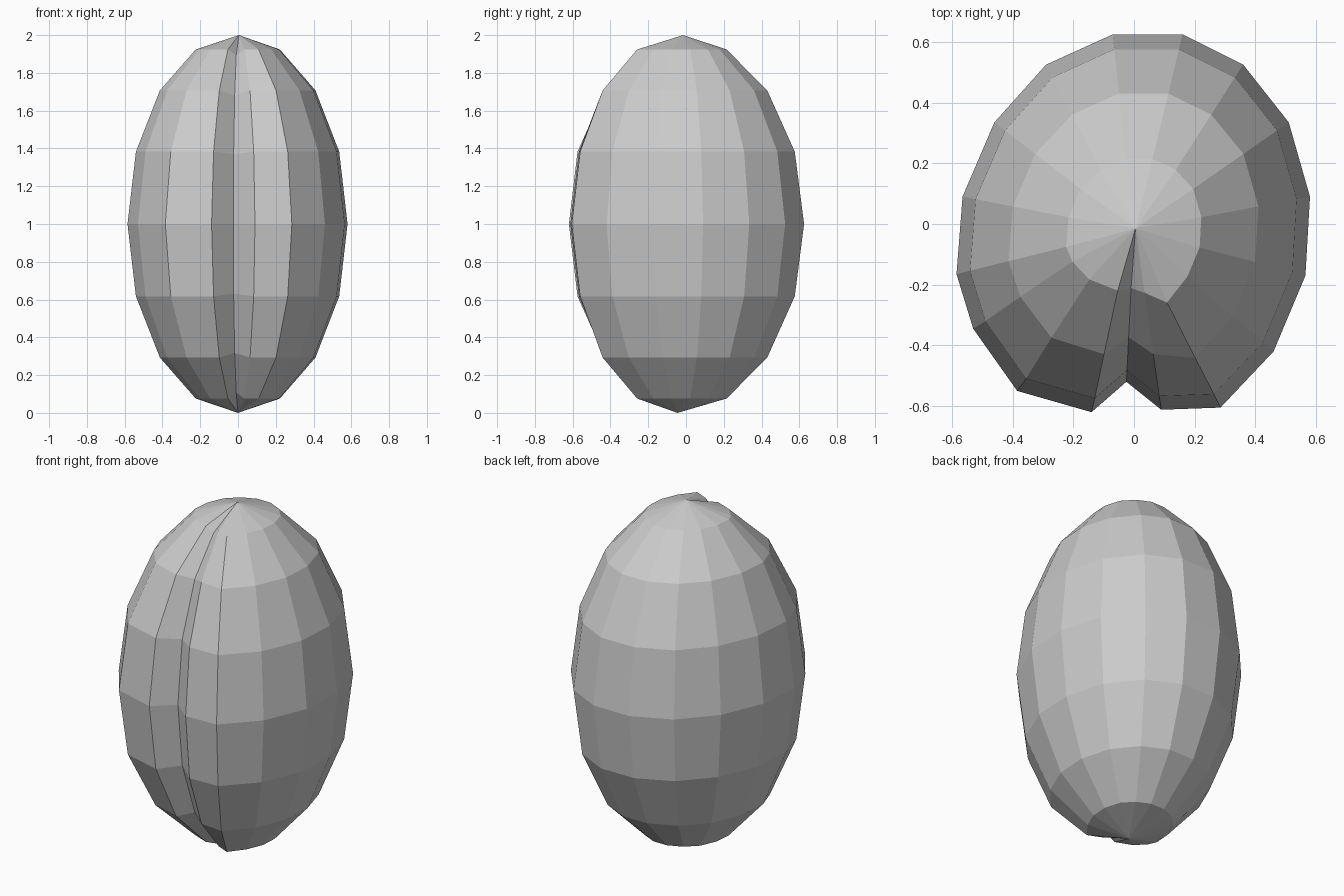
import bpy, bmesh, math

if "Cube" in bpy.data.objects:
    bpy.data.objects.remove(bpy.data.objects["Cube"])

# Equator outline, counter-clockwise: x, y, and a small y shift near the poles
OUTLINE = [
    (-0.025, -0.52, 0.0),      # groove floor
    (0.09, -0.612, 0.02), (0.285, -0.605, -0.015),   # right lip
    (0.46, -0.42, 0), (0.565, -0.17, 0), (0.58, 0.09, 0), (0.51, 0.335, 0),
    (0.36, 0.525, -0.01), (0.16, 0.625, -0.012), (-0.07, 0.625, -0.012),
    (-0.29, 0.525, -0.01), (-0.46, 0.335, 0), (-0.565, 0.09, 0),
    (-0.585, -0.165, 0), (-0.53, -0.345, 0.02),
    (-0.385, -0.55, 0.04), (-0.14, -0.62, 0.03),     # left lip
]
CY = -0.02
POLE_SHIFT = {1: 1.0, 2: 0.5, 6: 0.5, 7: 1.0}

bm = bmesh.new()

# Stacked rings of an egg-shaped body
rings = []
for k in range(1, 8):
    a = math.pi * k / 8
    s, h = math.sin(a), -math.cos(a)
    ring = []
    for i, (x, y, dy) in enumerate(OUTLINE):
        z = 1 + h * (0.965 if i == 0 else 1.0)
        ring.append(bm.verts.new((x * s, CY + (y - CY) * s + dy * POLE_SHIFT.get(k, 0), z)))
    rings.append(ring)
bottom = bm.verts.new((0, -0.045, 0))
top = bm.verts.new((0.005, -0.015, 2))

# Skin between rings and fans at both tips
n = len(OUTLINE)
for i in range(n):
    j = (i + 1) % n
    for lo, hi in zip(rings, rings[1:]):
        bm.faces.new((lo[i], lo[j], hi[j], hi[i]))
    bm.faces.new((bottom, rings[0][j], rings[0][i]))
    bm.faces.new((top, rings[-1][i], rings[-1][j]))
bmesh.ops.recalc_face_normals(bm, faces=bm.faces)

mesh = bpy.data.meshes.new("grooved_bean")
bm.to_mesh(mesh)
bm.free()
bpy.context.collection.objects.link(bpy.data.objects.new("grooved_bean", mesh))
